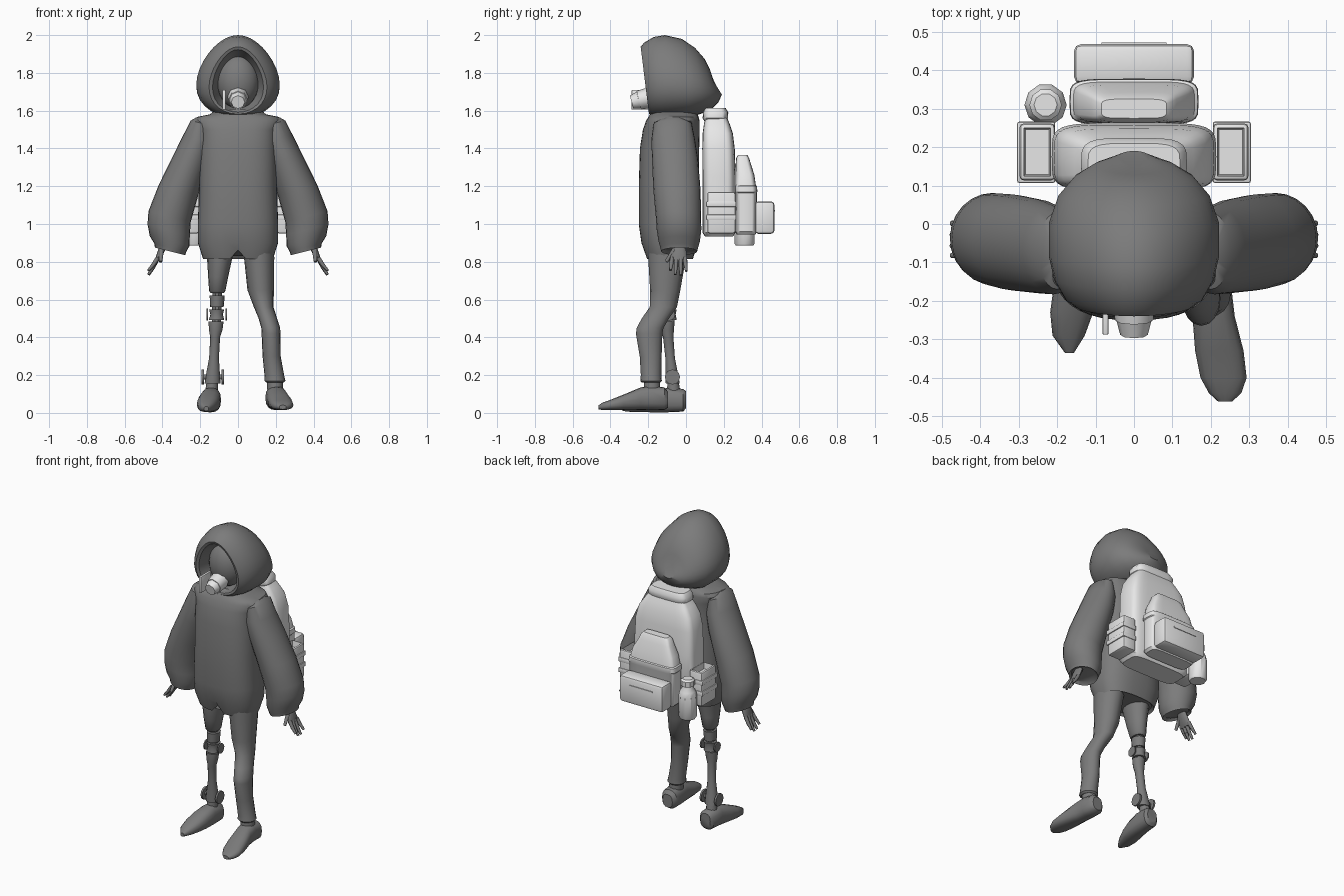
import bpy, bmesh, math
from mathutils import Vector


def material(name, v):
    m = bpy.data.materials.new(name)
    m.diffuse_color = (v, v, v, 1)
    return m


DARK = material("dark grey", 0.2)
LIGHT = material("light grey", 0.8)


def finish(name, bm, mat, angle=40):
    bmesh.ops.recalc_face_normals(bm, faces=bm.faces)
    me = bpy.data.meshes.new(name)
    bm.to_mesh(me)
    bm.free()
    ob = bpy.data.objects.new(name, me)
    bpy.context.collection.objects.link(ob)
    me.materials.append(mat)
    bpy.ops.object.select_all(action='DESELECT')
    ob.select_set(True)
    bpy.context.view_layer.objects.active = ob
    bpy.ops.object.shade_smooth_by_angle(angle=math.radians(angle))
    return ob


def skin(name, rings, mat, angle=40):
    """Bridge equal-length point rings and cap both ends."""
    bm = bmesh.new()
    vs = [[bm.verts.new(p) for p in r] for r in rings]
    n = len(vs[0])
    for a, b in zip(vs, vs[1:]):
        for i in range(n):
            j = (i + 1) % n
            bm.faces.new((a[i], a[j], b[j], b[i]))
    bm.faces.new(vs[0])
    bm.faces.new(vs[-1])
    return finish(name, bm, mat, angle)


def unit_ring(n, e):
    pts = []
    for i in range(n):
        t = 2 * math.pi * i / n
        c, s = math.cos(t), math.sin(t)
        pts.append((math.copysign(abs(c) ** (2 / e), c), math.copysign(abs(s) ** (2 / e), s)))
    return pts


def loft(name, secs, mat, n=20, e=2, side=1, tilt=0, angle=40):
    """Horizontal sections: z, centre x, centre y, radius x, radius y."""
    rings = [[(side * (cx + rx * u), cy + ry * v, z + tilt * rx * u) for u, v in unit_ring(n, e)]
             for z, cx, cy, rx, ry in secs]
    return skin(name, rings, mat, angle)


def loft_y(name, secs, mat, n=16, e=2.5, egg=0, lean=0):
    """Upright sections: y, centre x, centre z, radius x, radius z."""
    rings = [[(cx + rx * u * (1 - egg * v), y - lean * v, cz + rz * v) for u, v in unit_ring(n, e)]
             for y, cx, cz, rx, rz in secs]
    return skin(name, rings, mat)


def tube(name, p0, p1, r0, r1, mat, n=8):
    p0, p1 = Vector(p0), Vector(p1)
    q = (p1 - p0).to_track_quat('Z', 'Y')
    ring = unit_ring(n, 2)
    return skin(name, [[p + q @ Vector((r * u, r * v, 0)) for u, v in ring]
                       for p, r in ((p0, r0), (p1, r1))], mat, 50)


def box(name, lo, hi, mat, bevel=0.012, pocket=0):
    bm = bmesh.new()
    bmesh.ops.create_cube(bm, size=1)
    for v in bm.verts:
        v.co = Vector([(a + b) / 2 + c * (b - a) for a, b, c in zip(lo, hi, v.co)])
    if bevel:
        bmesh.ops.bevel(bm, geom=bm.edges[:], offset=bevel, segments=2, affect='EDGES', profile=0.5)
    if pocket:  # sunken open top
        top = max(bm.faces, key=lambda f: f.calc_center_median().z)
        bmesh.ops.inset_region(bm, faces=[top], thickness=0.006)
        bmesh.ops.translate(bm, verts=top.verts[:], vec=(0, 0, -pocket))
    return finish(name, bm, mat)


# Hood with a deep face opening, face inside
loft_y("hood", [(-.10, 0, 1.75, .09, .12), (-.17, 0, 1.755, .118, .152), (-.212, 0, 1.757, .132, .166),
                (-.218, 0, 1.76, .15, .178), (-.20, 0, 1.765, .175, .195), (-.15, 0, 1.776, .203, .214),
                (-.09, 0, 1.78, .216, .22), (0, 0, 1.772, .216, .208), (.07, 0, 1.76, .192, .172),
                (.12, 0, 1.745, .15, .13), (.15, 0, 1.73, .1, .085), (.168, 0, 1.72, .04, .035)],
       DARK, n=32, e=2, egg=.22, lean=.022)
loft("face", [(1.755 - .145 * math.cos(a), 0, -.11, .112 * math.sin(a), .1 * math.sin(a))
              for a in [math.pi * (i + .2) / 12.4 for i in range(13)]], DARK, n=24)

# Breathing mask with side filter
tube("mask", (0, -.18, 1.672), (0, -.25, 1.655), .056, .05, LIGHT)
tube("mask_nozzle", (0, -.25, 1.655), (0, -.288, 1.645), .046, .036, LIGHT)
box("mask_filter", (-.082, -.288, 1.605), (-.066, -.18, 1.71), LIGHT, .004)

# Jacket body: overhanging shoulder edge, notch at the hem front
jacket = loft("jacket", [(1.61, 0, -.06, .11, .1), (1.58, 0, -.065, .15, .125), (1.567, 0, -.066, .215, .133),
                         (1.545, 0, -.07, .232, .142), (1.5, 0, -.078, .208, .15), (1.4, 0, -.087, .205, .157),
                         (1.2, 0, -.09, .205, .16), (1.0, 0, -.09, .213, .16), (.9, 0, -.088, .212, .148),
                         (.815, 0, -.085, .185, .122), (.83, 0, -.085, .17, .11)], DARK, n=40, e=2.6)
for v in jacket.data.vertices:
    if v.co.z < .84 and abs(v.co.x) < .03 and v.co.y < -.1:
        v.co.z += .045

for s, tag in ((1, "left"), (-1, "right")):
    # Puffed sleeve and gathered cuff
    loft(tag + "_sleeve", [(1.56, .2, -.07, .02, .05), (1.535, .2, -.07, .05, .1), (1.45, .21, -.068, .08, .115),
                           (1.34, .25, -.058, .093, .122), (1.18, .315, -.048, .105, .125),
                           (1.04, .362, -.04, .112, .12), (.97, .367, -.037, .112, .118),
                           (.91, .362, -.036, .105, .11), (.875, .358, -.036, .085, .1),
                           (.855, .36, -.036, .08, .095), (.87, .36, -.036, .065, .08)],
         DARK, n=24, side=s, tilt=.25)
    # Hand
    loft(tag + "_palm", [(.9, .39, -.035, .02, .03), (.86, .405, -.037, .019, .038),
                         (.815, .425, -.04, .014, .046), (.80, .43, -.04, .008, .042)], DARK, n=12, side=s)
    for i, (y, ty, tz) in enumerate([(-.074, -.082, .755), (-.051, -.057, .733),
                                     (-.028, -.028, .73), (-.006, .002, .75)]):
        mid = (s * .448, (y + ty) / 2, (.815 + tz) / 2)
        tube(f"{tag}_finger_{i}", (s * .425, y, .82), mid, .012, .0105, DARK)
        tube(f"{tag}_fingertip_{i}", mid, (s * .474, ty, tz), .0105, .007, DARK)
    tube(tag + "_thumb", (s * .405, -.06, .865), (s * .41, -.105, .80), .014, .009, DARK)

# Trouser leg, ankle and shoe on the left
loft("trouser_leg", [(.92, .105, -.09, .085, .11), (.82, .112, -.1, .08, .1), (.65, .12, -.11, .07, .08),
                     (.56, .136, -.12, .052, .072), (.5, .158, -.162, .049, .072), (.45, .173, -.19, .05, .071),
                     (.42, .175, -.195, .05, .07), (.3, .178, -.187, .048, .058), (.2, .192, -.185, .052, .054),
                     (.17, .195, -.185, .056, .057), (.16, .195, -.185, .045, .048)], DARK, n=16)
loft("left_ankle", [(.17, .195, -.18, .042, .042), (.12, .197, -.18, .042, .045)], DARK, n=14)
loft_y("left_shoe", [(-.095, .2, .07, .035, .042), (-.115, .2, .075, .053, .06), (-.18, .2, .08, .055, .064),
                     (-.24, .207, .075, .055, .06), (-.33, .222, .056, .063, .041), (-.40, .233, .042, .06, .027),
                     (-.44, .237, .035, .042, .02), (-.462, .237, .03, .018, .011)], DARK)

# Artificial leg on the right: thigh, knee joint, shin, ankle discs, shoe
loft("right_thigh", [(.92, -.095, -.09, .075, .1), (.82, -.097, -.1, .067, .09), (.72, -.105, -.1, .053, .07),
                     (.645, -.11, -.095, .043, .055), (.635, -.11, -.095, .035, .045)], DARK, n=16)
loft("knee_link", [(.645, -.11, -.09, .025, .03), (.48, -.114, -.09, .025, .03)], DARK, n=10)
loft("knee_upper", [(.622, -.11, -.092, .04, .046), (.56, -.112, -.092, .036, .042)], DARK, n=14)
loft("knee_lower", [(.548, -.113, -.09, .04, .042), (.52, -.113, -.09, .033, .036),
                    (.492, -.114, -.09, .041, .042)], DARK, n=14)
for x in (-.162, -.062):
    tube("knee_disc", (x - .004, -.09, .52), (x + .004, -.09, .52), .032, .032, DARK, 12)
loft("shin", [(.485, -.116, -.095, .04, .036), (.44, -.118, -.097, .036, .034), (.4, -.121, -.094, .026, .028),
              (.29, -.127, -.084, .026, .026), (.21, -.132, -.076, .036, .034), (.155, -.135, -.07, .042, .038)],
     DARK, n=14)
for x in (-.186, -.081):
    tube("ankle_disc", (x - .006, -.072, .19), (x + .006, -.072, .19), .04, .04, DARK, 12)
tube("ankle_axle", (-.186, -.072, .19), (-.081, -.072, .19), .014, .014, DARK)
loft("right_ankle", [(.16, -.137, -.068, .03, .03), (.11, -.14, -.065, .034, .036)], DARK, n=12)
loft_y("right_shoe", [(0, -.14, .07, .035, .045), (-.015, -.14, .067, .05, .06), (-.1, -.143, .068, .053, .065),
                      (-.17, -.152, .058, .058, .055), (-.23, -.162, .046, .056, .042),
                      (-.29, -.17, .033, .042, .028), (-.335, -.168, .022, .012, .012)], DARK)

# Backpack body, rolled top and bottom seam
loft("backpack", [(.935, 0, .175, .195, .075), (.955, 0, .175, .214, .088), (1.25, 0, .175, .214, .088),
                  (1.4, 0, .172, .208, .086), (1.48, 0, .168, .188, .08), (1.53, 0, .163, .155, .068),
                  (1.57, 0, .16, .125, .055)], LIGHT, n=32, e=5)
loft("backpack_roll", [(1.545, 0, .155, .125, .058), (1.56, 0, .155, .138, .067), (1.59, 0, .157, .138, .067),
                       (1.615, 0, .155, .12, .055)], LIGHT, n=24, e=4)

# Middle pouch with flap seam, then the rear pocket with its slot
loft("middle_pouch", [(.945, 0, .318, .15, .05), (.96, 0, .318, .163, .058), (1.165, 0, .318, .163, .057),
                      (1.17, 0, .318, .168, .06), (1.2, 0, .318, .166, .058), (1.205, 0, .316, .158, .054),
                      (1.26, 0, .312, .145, .05), (1.32, 0, .303, .112, .04), (1.35, 0, .3, .1, .034),
                      (1.365, 0, .3, .085, .025)], LIGHT, n=28, e=5)
box("rear_pocket", (-.156, .365, .948), (.156, .468, 1.12), LIGHT, .018)
box("rear_pocket_slot", (-.085, .466, 1.065), (.085, .472, 1.073), LIGHT, 0)

# Side pouches with bands
for s, tag in ((1, "left"), (-1, "right")):
    xs = sorted((s * .205, s * .298))
    box(tag + "_side_pouch", (xs[0], .113, .95), (xs[1], .262, 1.17), LIGHT, .012, .04)
    xs = sorted((s * .205, s * .304))
    for z in (1.02, 1.09):
        box(tag + "_pouch_band", (xs[0], .107, z), (xs[1], .266, z + .03), LIGHT, .005)

# Bottle hanging beside the pack
loft("bottle", [(z, -.23, .31, r, r) for z, r in
                [(.885, .048), (.895, .055), (1.03, .055), (1.06, .048), (1.085, .033), (1.095, .033),
                 (1.097, .042), (1.13, .042), (1.14, .03)]], LIGHT, n=10, angle=35)
